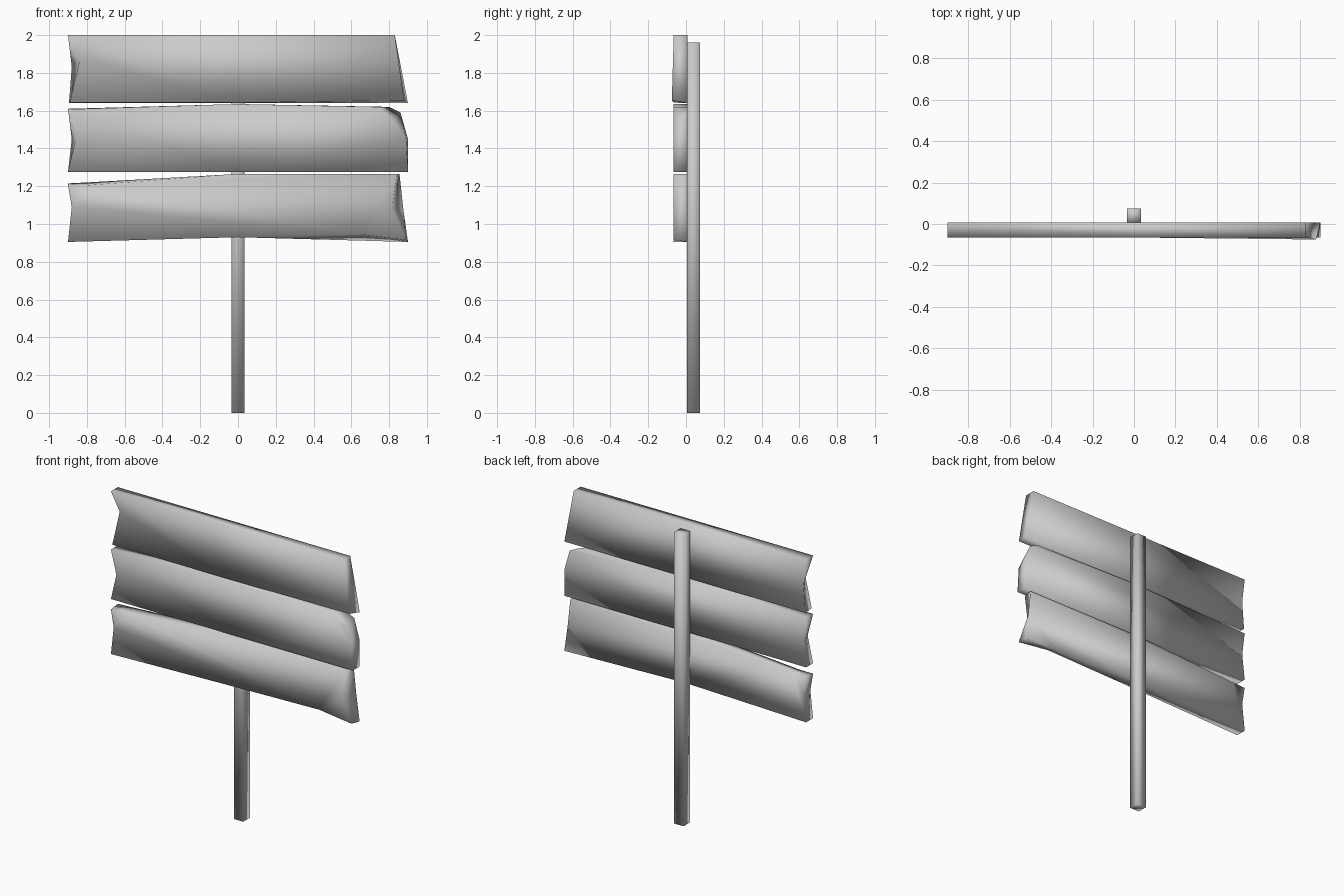
import bpy, bmesh

if "Cube" in bpy.data.objects:
    bpy.data.objects.remove(bpy.data.objects["Cube"])

FRONT, BACK = -0.065, 0.008


def plank(name, front, back):
    """Solid board between matching outlines of (x, z[, y]) points, counter-clockwise from the front."""
    bm = bmesh.new()
    f = [bm.verts.new((p[0], p[2] if len(p) > 2 else FRONT, p[1])) for p in front]
    b = [bm.verts.new((p[0], p[2] if len(p) > 2 else BACK, p[1])) for p in back]
    bm.faces.new(f)
    bm.faces.new(b[::-1])
    n = len(f)
    for i in range(n):
        j = (i + 1) % n
        bm.faces.new((f[i], b[i], b[j], f[j]))
    bmesh.ops.recalc_face_normals(bm, faces=bm.faces[:])
    finish(name, bm)


def finish(name, bm):
    mesh = bpy.data.meshes.new(name)
    bm.to_mesh(mesh)
    bm.free()
    mesh.shade_smooth()
    obj = bpy.data.objects.new(name, mesh)
    bpy.context.collection.objects.link(obj)


# Top board: notched left end, slanted right end
plank("top_board",
      [(-0.89, 1.643), (0, 1.643), (0.88, 1.655, -0.075), (0.83, 2.0),
       (0, 2.0), (-0.9, 2.0), (-0.835, 1.88)],
      [(-0.895, 1.64), (0, 1.64), (0.9, 1.64), (0.83, 2.0),
       (0, 2.0), (-0.9, 2.0), (-0.88, 1.83)])

# Middle board: notched left end, chipped upper right corner
plank("middle_board",
      [(-0.9, 1.275), (0, 1.275), (0.9, 1.275), (0.89, 1.45), (0.82, 1.55),
       (0.74, 1.62), (0, 1.635), (-0.9, 1.607), (-0.86, 1.45)],
      [(-0.9, 1.275), (0, 1.275), (0.9, 1.275), (0.9, 1.45), (0.86, 1.59),
       (0.80, 1.62), (0, 1.635), (-0.9, 1.61), (-0.88, 1.45)])

# Bottom board: both ends notched
plank("bottom_board",
      [(-0.9, 0.905), (0, 0.93), (0.65, 0.945), (0.89, 0.915), (0.815, 1.08),
       (0.84, 1.265), (0, 1.265), (-0.8, 1.205), (-0.9, 1.205), (-0.88, 1.09)],
      [(-0.9, 0.905), (0, 0.93), (0.65, 0.912), (0.9, 0.905), (0.875, 1.08),
       (0.855, 1.265), (0, 1.265), (-0.8, 1.22), (-0.9, 1.215), (-0.88, 1.09)])

# Square post behind the boards
bm = bmesh.new()
bmesh.ops.create_cube(bm, size=1)
bmesh.ops.scale(bm, verts=bm.verts, vec=(0.07, 0.07, 1.96))
bmesh.ops.translate(bm, verts=bm.verts, vec=(0, 0.04, 0.98))
finish("post", bm)
